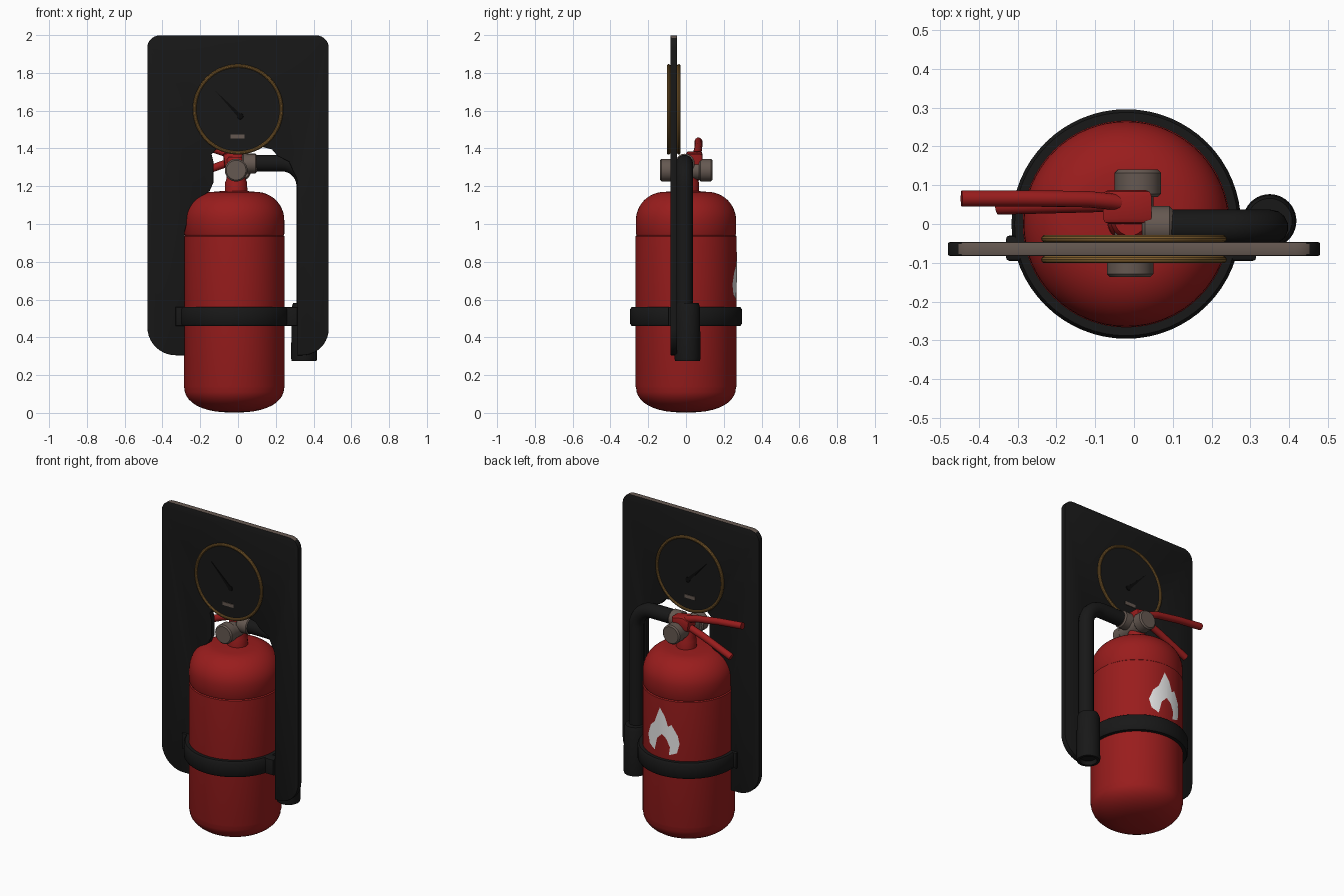
import bpy, bmesh, math
from mathutils import Vector, Matrix

if "Cube" in bpy.data.objects:
    bpy.data.objects.remove(bpy.data.objects["Cube"])


def mat(name, rgb):
    m = bpy.data.materials.new(name)
    m.diffuse_color = (*rgb, 1)
    m.use_nodes = True
    m.node_tree.nodes["Principled BSDF"].inputs["Base Color"].default_value = m.diffuse_color
    return m


RED = mat("red_paint", (0.32, 0.012, 0.012))
BLACK = mat("black_rubber", (0.009, 0.009, 0.009))
STEEL = mat("warm_dark_steel", (0.13, 0.098, 0.082))
BRASS = mat("brass", (0.22, 0.115, 0.028))
WHITE = mat("white_decal", (0.8, 0.8, 0.8))
NEEDLE = mat("needle_black", (0.003, 0.003, 0.003))


def finish(o, *mats, angle=35):
    for m in mats:
        o.data.materials.append(m)
    bpy.ops.object.select_all(action='DESELECT')
    o.select_set(True)
    bpy.context.view_layer.objects.active = o
    bpy.ops.object.shade_smooth_by_angle(angle=math.radians(angle))
    return o


def from_bm(name, bm, *mats, fix=True):
    if fix:
        bmesh.ops.recalc_face_normals(bm, faces=bm.faces)
    me = bpy.data.meshes.new(name)
    bm.to_mesh(me)
    bm.free()
    o = bpy.data.objects.new(name, me)
    bpy.context.collection.objects.link(o)
    return finish(o, *mats)


def lathe(name, profile, m, loc=(0, 0, 0), axis='Z', n=64, closed=False):
    """Revolve (radius, height) points round the given axis."""
    bm = bmesh.new()
    vs = [bm.verts.new((r, 0, h)) for r, h in profile]
    es = [bm.edges.new(p) for p in zip(vs, vs[1:])]
    if closed:
        es.append(bm.edges.new((vs[-1], vs[0])))
    bmesh.ops.spin(bm, geom=vs + es, cent=(0, 0, 0), axis=(0, 0, 1),
                   angle=2 * math.pi, steps=n)
    bmesh.ops.remove_doubles(bm, verts=bm.verts, dist=1e-5)
    rot = {'Z': Matrix(), 'Y': Matrix.Rotation(-math.pi / 2, 4, 'X'),
           'X': Matrix.Rotation(math.pi / 2, 4, 'Y')}[axis]
    bmesh.ops.transform(bm, matrix=Matrix.Translation(loc) @ rot, verts=bm.verts)
    return from_bm(name, bm, m)


def rod(name, r, a, b, m, loc, axis='Z', c=0.008):
    return lathe(name, [(0, a), (r - c, a), (r, a + c), (r, b - c), (r - c, b), (0, b)],
                 m, loc, axis, 40)


def tube(name, pts, r, m):
    cu = bpy.data.curves.new(name, 'CURVE')
    cu.dimensions = '3D'
    cu.bevel_depth, cu.bevel_resolution, cu.use_fill_caps = r, 5, True
    s = cu.splines.new('POLY')
    s.points.add(len(pts) - 1)
    for p, co in zip(s.points, pts):
        p.co = (*co, 1)
    o = bpy.data.objects.new(name, cu)
    bpy.context.collection.objects.link(o)
    bpy.ops.object.select_all(action='DESELECT')
    o.select_set(True)
    bpy.context.view_layer.objects.active = o
    bpy.ops.object.convert(target='MESH')
    o = bpy.context.view_layer.objects.active
    o.data.materials.clear()
    return finish(o, m, angle=50)


def arc(cx, cz, r, a0, a1, n=10):
    return [(cx + r * math.cos(math.radians(a0 + (a1 - a0) * i / n)),
             cz + r * math.sin(math.radians(a0 + (a1 - a0) * i / n))) for i in range(n + 1)]


def slab(name, pts, y0, y1, *mats, bevel=0.0):
    """Extrude an xz outline from y0 to y1."""
    bm = bmesh.new()
    f = bm.faces.new([bm.verts.new((x, y0, z)) for x, z in pts])
    g = bmesh.ops.extrude_face_region(bm, geom=[f])
    bmesh.ops.translate(bm, vec=(0, y1 - y0, 0),
                        verts=[v for v in g['geom'] if isinstance(v, bmesh.types.BMVert)])
    bmesh.ops.recalc_face_normals(bm, faces=bm.faces)
    if bevel:
        rim = [e for f in bm.faces if abs(f.normal.y) > 0.9 for e in f.edges]
        bmesh.ops.bevel(bm, geom=list(set(rim)), offset=bevel, segments=2,
                        profile=0.5, affect='EDGES')
    return from_bm(name, bm, *mats)


CX = -0.02  # tank axis

# Tank: rounded base, fine groove, shoulder
base = [(0.264 * math.sin(math.radians(t)) ** 0.8, 0.13 - 0.128 * math.cos(math.radians(t)))
        for t in range(0, 91, 9)]
shoulder = [(0.115 + r, z) for r, z in arc(0, 1.02, 0.15, 0, 90, 12)]
lathe("tank", base + [(0.267, 0.14), (0.267, 0.935), (0.261, 0.94), (0.265, 0.948)]
      + shoulder + [(0.06, 1.175), (0, 1.175)], RED, (CX, 0, 0))
lathe("neck", [(0, 1.165), (0.06, 1.165), (0.058, 1.22), (0.05, 1.24), (0.05, 1.34),
               (0.04, 1.355), (0, 1.355)], RED, (-0.01, 0.01, 0), n=40)

# Strap round the tank with clips that hold it to the plate
lathe("strap", [(0.26, 0.46), (0.288, 0.46), (0.296, 0.472), (0.296, 0.548),
                (0.288, 0.56), (0.26, 0.56)], BLACK, (CX, 0, 0), closed=True)
for side, x0, x1 in (("left", -0.33, -0.27), ("right", 0.23, 0.315)):
    slab("strap_clip_" + side, [(x0, 0.46), (x1, 0.46), (x1, 0.56), (x0, 0.56)],
         -0.095, -0.03, BLACK, bevel=0.008)

# Back plate with an opening that follows the tank and valve
outline = (arc(-0.33, 0.455, 0.15, 270, 180) + arc(-0.415, 1.933, 0.065, 180, 90)
           + arc(0.415, 1.933, 0.065, 90, 0) + arc(0.34, 0.445, 0.14, 0, -90)
           + [(0.315, 0.305)] + arc(0.215, 1.21, 0.1, 0, 35, 5)
           + [(0.27, 1.33), (0.21, 1.36), (0.18, 1.395), (0.12, 1.41), (-0.10, 1.41),
              (-0.14, 1.37), (-0.13, 1.33), (-0.13, 1.22), (-0.15, 1.175),
              (-0.21, 1.13), (-0.26, 1.05), (-0.282, 0.96), (-0.282, 0.305)])
plate = slab("back_plate", outline, -0.082, -0.047, BLACK, STEEL, bevel=0.004)
for p in plate.data.polygons:  # worn metal on the upper edge
    if p.center.z > 1.985 and p.normal.z > 0.85:
        p.material_index = 1

# Gauge, seen from both sides of the plate
GZ = 1.607
rod("gauge_body", 0.232, -0.093, -0.037, BLACK, (0, 0, GZ), 'Y', 0.004)
for side, s in (("front", -1), ("back", 1)):
    y = -0.065 + s * 0.027
    ring = [(0.230 + u, v) for u, v in arc(0, 0, 0.0095, 0, 324, 9)]
    lathe("gauge_ring_" + side, ring, BRASS, (0, y, GZ), 'Y', closed=True)
    y0, y1 = sorted((-0.065 + s * 0.026, -0.065 + s * 0.032))
    slab("gauge_needle_" + side, [(-0.12, 1.705), (0.005, 1.56), (0.022, 1.575)], y0, y1, NEEDLE)
    rod("gauge_hub_" + side, 0.016, y0, y1, NEEDLE, (0.012, 0, 1.57), 'Y', 0.001)
    slab("gauge_mark_" + side, [(-0.04, 1.453), (0.035, 1.453), (0.035, 1.474), (-0.04, 1.474)],
         y0, y1, STEEL)

# Valve: cross cylinder with two wide ends
rod("valve_core", 0.05, -0.1, 0.1, STEEL, (0, 0, 1.285), 'Y')
rod("valve_cap_front", 0.06, -0.137, -0.07, STEEL, (-0.01, 0, 1.285), 'Y')
rod("valve_cap_back", 0.06, 0.07, 0.14, STEEL, (0.01, 0, 1.285), 'Y')
rod("hose_collar", 0.052, 0.02, 0.10, STEEL, (0, -0.006, 1.32), 'X')

# Squeeze levers
slab("lever_pivot", [(-0.07, 1.30), (0.04, 1.31), (0.045, 1.37), (-0.03, 1.385), (-0.08, 1.37)],
     0.0, 0.088, RED, bevel=0.015)
tube("upper_lever", [(0.0, 0.05, 1.35), (-0.06, 0.058, 1.375), (-0.12, 0.064, 1.395),
                     (-0.28, 0.066, 1.42), (-0.445, 0.066, 1.437)], 0.021, RED)
tube("lower_lever", [(-0.01, 0.05, 1.335), (-0.08, 0.052, 1.315), (-0.15, 0.05, 1.29),
                     (-0.35, 0.045, 1.205)], 0.021, RED)

# Hose and nozzle
HX, HY = 0.353, -0.008
path = [(0.05, HY, 1.322)] + [(x, HY, z) for x, z in arc(HX - 0.12, 1.202, 0.12, 90, 0, 14)]
tube("hose", path + [(HX, HY, 0.5)], 0.045, BLACK)
lathe("nozzle", [(0, 0.30), (0.045, 0.30), (0.05, 0.276), (0.066, 0.276), (0.069, 0.29),
                 (0.066, 0.56), (0.058, 0.582), (0, 0.582)], BLACK, (0.35, 0.008, 0), n=40)

# Flame decal wrapped on the back of the tank (u runs towards -x)
flame = [(-0.015, 0.88), (0.02, 0.83), (0.04, 0.77), (0.062, 0.785), (0.10, 0.72), (0.11, 0.67),
         (0.095, 0.61), (0.045, 0.59), (0.052, 0.64), (0.03, 0.69), (0.0, 0.715),
         (-0.035, 0.68), (-0.055, 0.60), (-0.10, 0.625), (-0.115, 0.68), (-0.09, 0.745),
         (-0.055, 0.78), (-0.035, 0.82)]
bm = bmesh.new()
bm.faces.new([bm.verts.new((u, 0, z)) for u, z in flame])
bmesh.ops.triangulate(bm, faces=bm.faces)
for i in range(-11, 12):
    bmesh.ops.bisect_plane(bm, geom=bm.verts[:] + bm.edges[:] + bm.faces[:],
                           plane_co=(i * 0.01, 0, 0), plane_no=(1, 0, 0))
for v in bm.verts:
    a = v.co.x / 0.267
    v.co = Vector((CX - 0.27 * math.sin(a), 0.27 * math.cos(a), v.co.z))
for f in bm.faces:
    f.normal_update()
    if f.normal.y < 0:
        f.normal_flip()
from_bm("flame_decal", bm, WHITE, fix=False)
